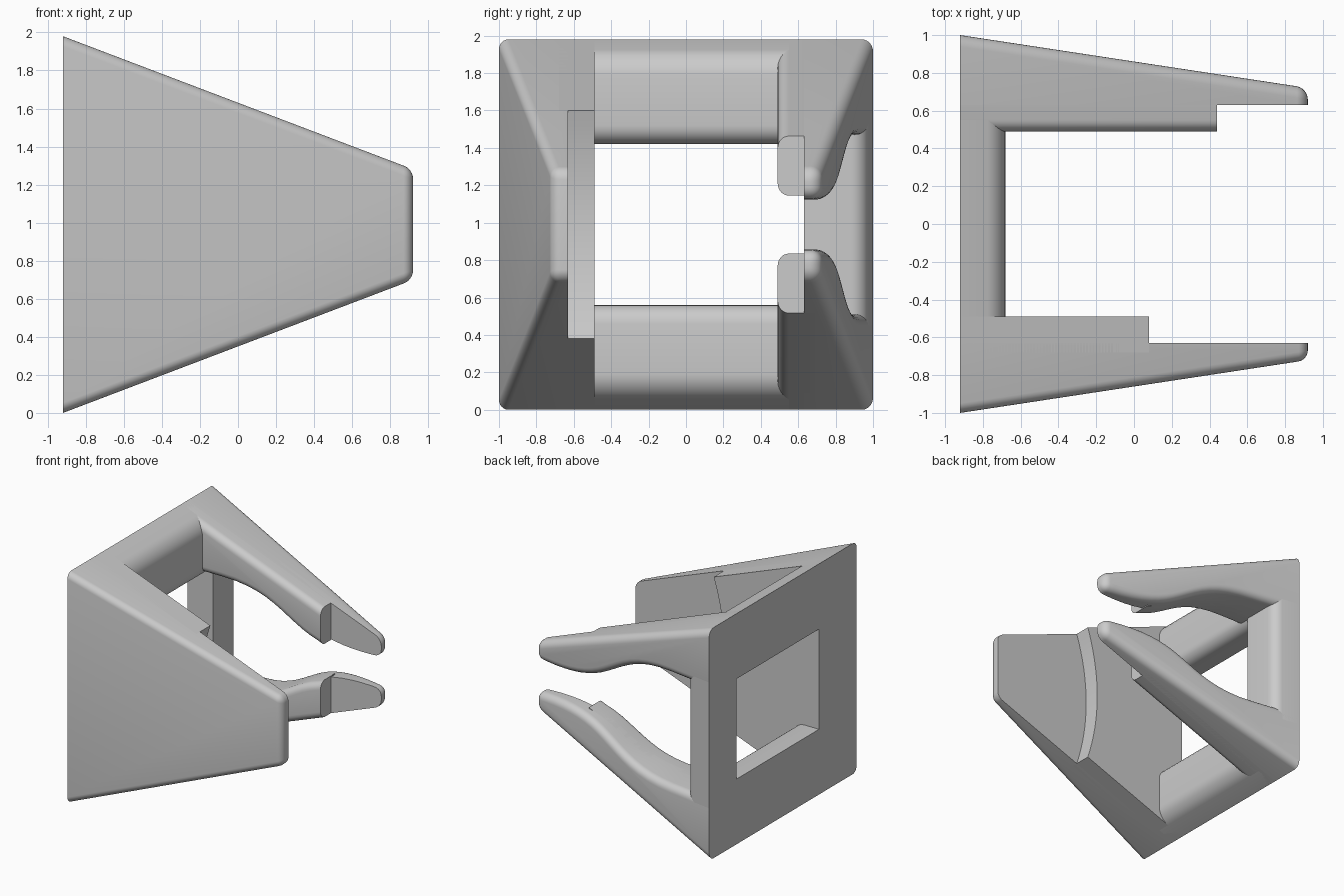
import bpy, bmesh, math
from mathutils import Vector
from mathutils.geometry import interpolate_bezier

cube = bpy.data.objects.get("Cube")
if cube:
    bpy.data.objects.remove(cube)

grey = bpy.data.materials.new("plain grey")
grey.use_nodes = True
colour = (0.6, 0.6, 0.6, 1)
grey.diffuse_color = colour
grey.node_tree.nodes["Principled BSDF"].inputs["Base Color"].default_value = colour

BACK, TIP, HEIGHT = -0.92, 0.92, 1.98
INNER, RECESS = 0.49, 0.63          # inside faces of the thick and thin walls


def roof(x):
    """Height of the tapering upper face."""
    return HEIGHT - 0.38 * (x - BACK)


def flank(x):
    """Distance of the tapering side face from the middle."""
    return 1 - 0.152 * (x - BACK)


def prism(name, profile, near, far, rounded=None, radius=0.07, flip=False):
    """Extrude an xz profile from y = near(x) to far(x), then round chosen edges."""
    bm = bmesh.new()
    layer = bm.verts.layers.int.new("side")
    loops = []
    for side, depth in enumerate((near, far)):
        loop = []
        for x, z in profile:
            v = bm.verts.new((x, depth(x), HEIGHT - z if flip else z))
            v[layer] = side
            loop.append(v)
        bm.faces.new(loop)
        loops.append(loop)
    count = len(profile)
    for i in range(count):
        j = (i + 1) % count
        bm.faces.new((loops[0][i], loops[0][j], loops[1][j], loops[1][i]))
    bmesh.ops.recalc_face_normals(bm, faces=bm.faces)
    if rounded:
        edges = [e for e in bm.edges
                 if rounded([v.co.x for v in e.verts], [v[layer] for v in e.verts])]
        bmesh.ops.bevel(bm, geom=edges, offset=radius, segments=6, profile=0.5,
                        affect='EDGES', clamp_overlap=True)
    bmesh.ops.recalc_face_normals(bm, faces=bm.faces)
    mesh = bpy.data.meshes.new(name)
    bm.to_mesh(mesh)
    bm.free()
    mesh.materials.append(grey)
    mesh.shade_smooth()
    mesh.set_sharp_from_angle(angle=math.radians(30))
    obj = bpy.data.objects.new(name, mesh)
    bpy.context.collection.objects.link(obj)
    return obj


def at(value):
    return lambda x: value


def outer_rim(xs, sides):
    """Outer edges except the back one, plus the corners of the tip."""
    return max(xs) > BACK + 0.01 and (sum(sides) == 2 or
                                      (sum(sides) == 1 and min(xs) > TIP - 0.01))


def inner_rim(xs, sides):
    """Long edges of the inside face."""
    return sum(sides) == 0 and abs(xs[0] - xs[1]) > 0.001


# Front wall: full tapering plate with a thicker part ending in a curved step
plate = [(BACK, 0), (BACK, HEIGHT), (TIP, roof(TIP)), (TIP, HEIGHT - roof(TIP))]
prism("front_wall", plate, at(-RECESS), lambda x: -flank(x), outer_rim, 0.05)
step = []
for i in range(17):
    t = 1 - i / 8
    step.append((-0.02 + 0.1 * t * t, HEIGHT / 2 + t * (roof(0.08) - HEIGHT / 2)))
prism("front_wall_thick_part", [(BACK, 0), (BACK, HEIGHT)] + step, at(-INNER), at(-0.68))

# Curved edge of the fingers facing the gap
bend = interpolate_bezier(Vector((-0.5, 1.47)), Vector((-0.1, 1.47)),
                          Vector((0.03, 1.33)), Vector((0.25, 1.22)), 10)
end = interpolate_bezier(Vector((0.25, 1.22)), Vector((0.43, 1.13)),
                         Vector((0.65, 1.11)), Vector((TIP, 1.13)), 9)
curve = [(p.x, p.y) for p in bend + end[1:]]
STOP = 0.44
short = [p for p in curve if p[0] < STOP - 0.03] + [(STOP, 1.145)]

for label, flip in (("upper", False), ("lower", True)):
    # Finger with a thick inner pad that stops short of the tip
    prism(label + "_finger", [(TIP, roof(TIP)), (BACK, HEIGHT), (BACK, 1.47)] + curve,
          at(RECESS), flank, outer_rim, 0.06, flip)
    prism(label + "_finger_pad",
          [(STOP, roof(STOP)), (BACK, HEIGHT), (BACK, 1.47)] + short,
          at(INNER), at(0.69), inner_rim, 0.06, flip)
    # Rounded bar of the back frame
    prism(label + "_frame_bar",
          [(BACK, 1.42), (BACK, HEIGHT), (-0.68, roof(-0.68)), (-0.68, 1.42)],
          at(-0.6), at(0.66),
          lambda xs, sides: min(xs) > -0.7 and sum(sides) == 1, 0.1, flip)

# Upright bar of the back frame between the fingers
prism("back_frame_post", [(BACK, 0.4), (BACK, 1.58), (-0.68, 1.58), (-0.68, 0.4)],
      at(RECESS), flank,
      lambda xs, sides: min(xs) > -0.7 and sum(sides) == 2, 0.08)
